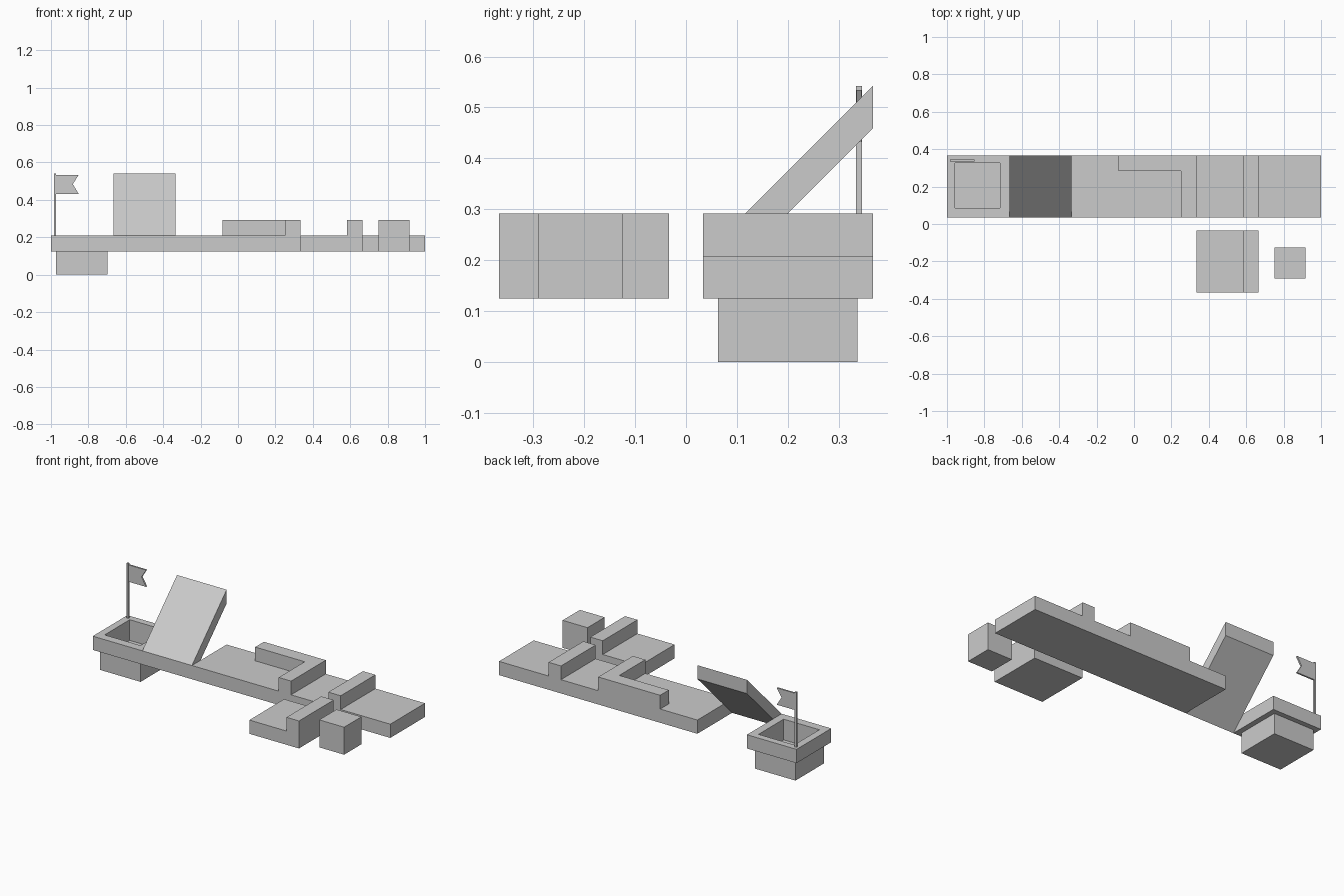
import bpy, bmesh

if "Cube" in bpy.data.objects:
    bpy.data.objects.remove(bpy.data.objects["Cube"])

T = 1 / 3            # tile size
W = T / 4            # wall / slab thickness
Y0, Y1 = 0.0337, 0.367   # back row extents
Z0, Z1, Z2 = 0.125, 0.2085, 0.292


def extrude(name, pts, vec):
    """Closed 3D profile swept along a vector."""
    bm = bmesh.new()
    face = bm.faces.new([bm.verts.new(p) for p in pts])
    geo = bmesh.ops.extrude_face_region(bm, geom=[face])["geom"]
    bmesh.ops.translate(bm, vec=vec,
                        verts=[g for g in geo if isinstance(g, bmesh.types.BMVert)])
    bmesh.ops.recalc_face_normals(bm, faces=bm.faces)
    me = bpy.data.meshes.new(name)
    bm.to_mesh(me)
    bm.free()
    ob = bpy.data.objects.new(name, me)
    bpy.context.collection.objects.link(ob)
    return ob


def box(name, x0, x1, y0, y1, z0, z1):
    return extrude(name, [(x0, y0, z0), (x1, y0, z0), (x1, y1, z0), (x0, y1, z0)],
                   (0, 0, z1 - z0))


def ridge_profile(x0, steps, y):
    """Side outline of a floor slab with raised ridge, given (x, z) top points."""
    x1 = steps[-1][0]
    return [(x0, y, Z0), (x1, y, Z0)] + [(x, y, z) for x, z in reversed(steps)] + [(x0, y, Z1)]


# Hole tile: wide slab over a narrower cup, hollowed from above
side = [(-1, Z0), (-0.972, Z0), (-0.972, 0), (-0.699, 0), (-0.699, Z0),
        (-2 * T, Z0), (-2 * T, Z1), (-1, Z1)]
bm = bmesh.new()
rings = [(-0.972, -0.699, 0.063, 0.337, 0), (-0.972, -0.699, 0.063, 0.337, Z0),
         (-1, -2 * T, Y0, Y1, Z0), (-1, -2 * T, Y0, Y1, Z1),
         (-0.956, -0.716, 0.085, 0.326, Z1), (-0.956, -0.716, 0.085, 0.326, 0.083)]
loops = [[bm.verts.new(c) for c in ((a, c, z), (b, c, z), (b, d, z), (a, d, z))]
         for a, b, c, d, z in rings]
for lo, hi in zip(loops, loops[1:]):
    for i in range(4):
        j = (i + 1) % 4
        bm.faces.new((lo[i], lo[j], hi[j], hi[i]))
bm.faces.new(loops[0][::-1])
bm.faces.new(loops[-1])
bmesh.ops.recalc_face_normals(bm, faces=bm.faces)
me = bpy.data.meshes.new("hole_tile")
bm.to_mesh(me)
bm.free()
bpy.context.collection.objects.link(bpy.data.objects.new("hole_tile", me))

# Flag: pole and swallow-tailed pennant
box("flag_pole", -0.984, -0.972, 0.334, 0.346, Z1, 0.542)
extrude("flag_pennant",
        [(-0.972, 0.335, 0.432), (-0.852, 0.335, 0.432), (-0.883, 0.335, 0.484),
         (-0.852, 0.335, 0.534), (-0.972, 0.335, 0.534)], (0, 0.01, 0))

# Ramp tile: slab sheared upward at 45 degrees
extrude("ramp_tile", [(-2 * T, Y0, Z0), (-2 * T, Y0, Z1),
                      (-2 * T, Y1, Z1 + T), (-2 * T, Y1, Z0 + T)], (T, 0, 0))

# Long floor with a full-width ridge
extrude("track_floor",
        ridge_profile(-T, [(2 * T - W, Z1), (2 * T - W, Z2), (2 * T, Z2),
                           (2 * T, Z1), (1, Z1)], Y0), (0, T, 0))

# L-shaped corner wall
yi = Y1 - W
extrude("corner_wall", [(-W, yi, Z1), (T - W, yi, Z1), (T - W, Y0, Z1),
                        (T, Y0, Z1), (T, Y1, Z1), (-W, Y1, Z1)], (0, 0, Z2 - Z1))

# Spare tile with end ridge, and loose block
extrude("side_tile",
        ridge_profile(T, [(2 * T - W, Z1), (2 * T - W, Z2), (2 * T, Z2)], -Y1), (0, T, 0))
box("loose_block", 0.75, 0.917, -0.291, -0.125, Z0, Z2)
